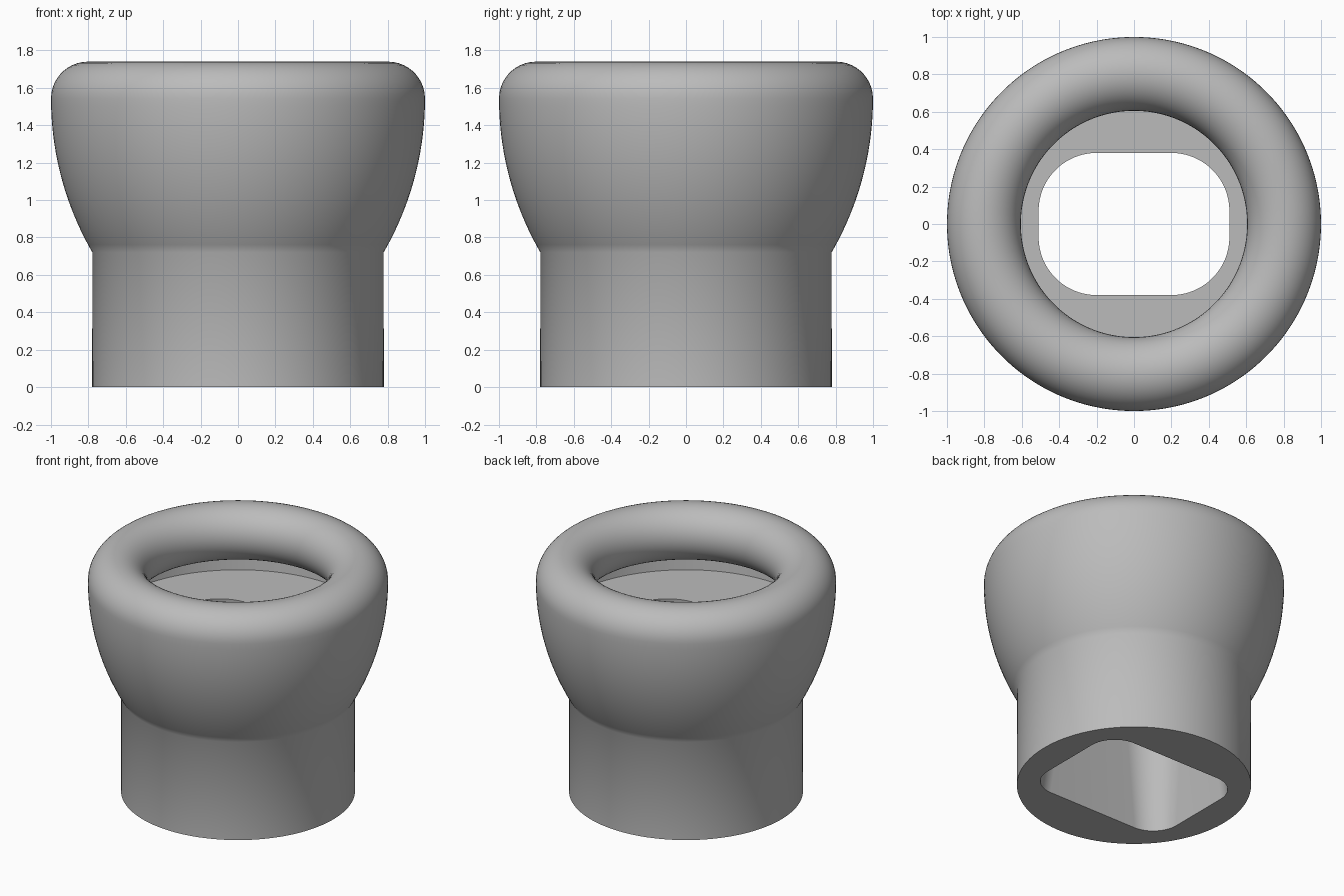
import bpy
import bmesh
from math import sin, cos, pi, radians, sqrt, copysign

cube = bpy.data.objects.get("Cube")
if cube:
    bpy.data.objects.remove(cube, do_unlink=True)

SEGMENTS = 128
BASE_R, BASE_H = 0.78, 0.72          # straight neck
LIP_R, LIP_Z, TUBE = 0.8025, 1.5425, 0.1975   # rolled lip
BOWL_R = 1.64                        # radius of the flared side
FLOOR_R, FLOOR_Z = 0.94, 1.185       # floor inside the bowl

angles = [2 * pi * (i + 0.5) / SEGMENTS for i in range(SEGMENTS)]


def circle(radius, z):
    return [(radius * cos(a), radius * sin(a), z) for a in angles]


def slot(half_x, half_y, corner, z):
    """Rounded rectangle sampled at the same angles as the circles."""
    px, py = half_x - corner, half_y - corner
    return [(copysign(px, cos(a)) + corner * cos(a),
             copysign(py, sin(a)) + corner * sin(a), z) for a in angles]


# Neck
rings = [circle(BASE_R, 0)]

# Flared side, a circular arc that ends upright at the lip
for i in range(20):
    z = BASE_H + (LIP_Z - BASE_H) * i / 20
    rings.append(circle(1 - BOWL_R + sqrt(BOWL_R ** 2 - (LIP_Z - z) ** 2), z))

# Rolled lip, over the top and round underneath
for i in range(41):
    a = radians(325 * i / 40)
    rings.append(circle(LIP_R + TUBE * cos(a), LIP_Z + TUBE * sin(a)))

# Floor of the bowl and the slot through the neck
rings.append(circle(FLOOR_R, FLOOR_Z))
rings.append(slot(0.51, 0.38, 0.31, FLOOR_Z))
rings.append(slot(0.56, 0.43, 0.2, 0))

# Skin the rings into one closed surface
bm = bmesh.new()
loops = [[bm.verts.new(p) for p in ring] for ring in rings]
for k, low in enumerate(loops):
    high = loops[(k + 1) % len(loops)]
    for i in range(SEGMENTS):
        j = (i + 1) % SEGMENTS
        bm.faces.new((low[i], low[j], high[j], high[i]))
bmesh.ops.recalc_face_normals(bm, faces=bm.faces)

mesh = bpy.data.meshes.new("flared_collar")
bm.to_mesh(mesh)
bm.free()
collar = bpy.data.objects.new("flared_collar", mesh)
bpy.context.collection.objects.link(collar)

# Plain grey finish
grey = bpy.data.materials.new("plain_grey")
grey.use_nodes = True
color = (0.5, 0.5, 0.5, 1)
grey.diffuse_color = color
grey.node_tree.nodes["Principled BSDF"].inputs["Base Color"].default_value = color
mesh.materials.append(grey)

bpy.ops.object.select_all(action="DESELECT")
collar.select_set(True)
bpy.context.view_layer.objects.active = collar
bpy.ops.object.shade_smooth_by_angle(angle=radians(35))
